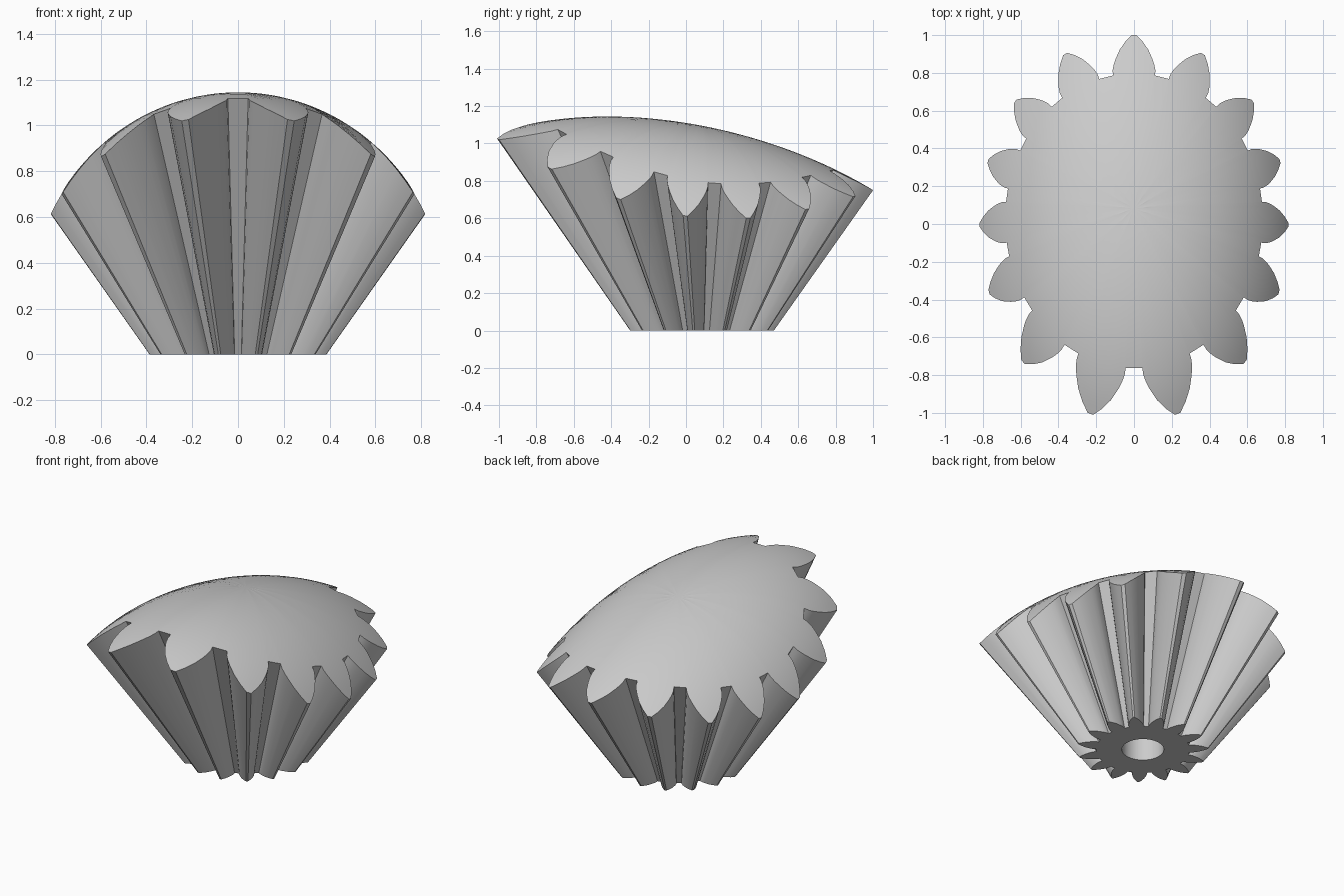
import bpy, bmesh, math
from mathutils import Vector

old = bpy.data.objects.get("Cube")
if old:
    bpy.data.objects.remove(old, do_unlink=True)

TEETH = 15
APEX_DEPTH = 0.549          # cone apex below the base
CENTRE_Y = 0.082            # cone axis position
DOME_R, DOME_LEN, DOME_Y = 0.92, 1.6, 0.04
HOLE_R, HOLE_DEPTH = 0.125, 0.3
RINGS = 16

# Half tooth at the base: radius and half angle in degrees
FLANK = [(0.278, 9.0), (0.292, 8.8), (0.307, 8.0), (0.32, 7.1),
         (0.345, 5.2), (0.368, 3.0), (0.388, 0.8)]


def base_outline():
    """Gear outline on the base plane, relative to the cone axis."""
    tooth = [(r, a) for r, a in FLANK] + [(r, -a) for r, a in reversed(FLANK)]
    points = []
    for i in range(TEETH):
        mid = 90 - i * 360 / TEETH
        for r, a in tooth:
            ang = math.radians(mid + a)
            points.append(Vector((r * math.cos(ang), r * math.sin(ang))))
    return points


def to_dome(p):
    """Follow the line from the cone apex through p up to the tilted dome."""
    tilt = 0.175
    k = DOME_R / DOME_LEN
    start = Vector((0, -APEX_DEPTH - 0.19 + tilt * CENTRE_Y, k * (CENTRE_Y - DOME_Y)))
    step = Vector((p.x, APEX_DEPTH + tilt * p.y, k * p.y))
    a, b = step.dot(step), start.dot(step)
    c = start.dot(start) - DOME_R ** 2
    t = (-b + math.sqrt(b * b - a * c)) / a
    return Vector((p.x * t, CENTRE_Y + p.y * t, APEX_DEPTH * (t - 1)))


def on_plane(p, z):
    return Vector((p.x, p.y + CENTRE_Y, z))


outline = base_outline()
count = len(outline)
bm = bmesh.new()


def add_ring(points):
    return [bm.verts.new(p) for p in points]


def bridge(a, b):
    for i in range(count):
        j = (i + 1) % count
        bm.faces.new((a[i], a[j], b[j], b[i]))


# Blind bore, base face and conical teeth
hole = [p.normalized() * HOLE_R for p in outline]
rings = [add_ring(on_plane(p, HOLE_DEPTH) for p in hole),
         add_ring(on_plane(p, 0) for p in hole),
         add_ring(on_plane(p, 0) for p in outline)]
bm.faces.new(rings[0])

# Dome in concentric rings
for n in range(RINGS, 0, -1):
    rings.append(add_ring(to_dome(p * n / RINGS) for p in outline))
for a, b in zip(rings, rings[1:]):
    bridge(a, b)
top = bm.verts.new(to_dome(Vector((0, 0))))
for i in range(count):
    bm.faces.new((rings[-1][i], rings[-1][(i + 1) % count], top))

bmesh.ops.recalc_face_normals(bm, faces=bm.faces[:])
mesh = bpy.data.meshes.new("domed_bevel_gear")
bm.to_mesh(mesh)
bm.free()

# Single grey material
grey = bpy.data.materials.new("plain_grey")
grey.use_nodes = True
colour = (0.6, 0.6, 0.6, 1)
grey.diffuse_color = colour
grey.node_tree.nodes["Principled BSDF"].inputs["Base Color"].default_value = colour
mesh.materials.append(grey)

gear = bpy.data.objects.new("domed_bevel_gear", mesh)
bpy.context.collection.objects.link(gear)
bpy.ops.object.select_all(action="DESELECT")
gear.select_set(True)
bpy.context.view_layer.objects.active = gear
bpy.ops.object.shade_smooth_by_angle(angle=math.radians(30))
